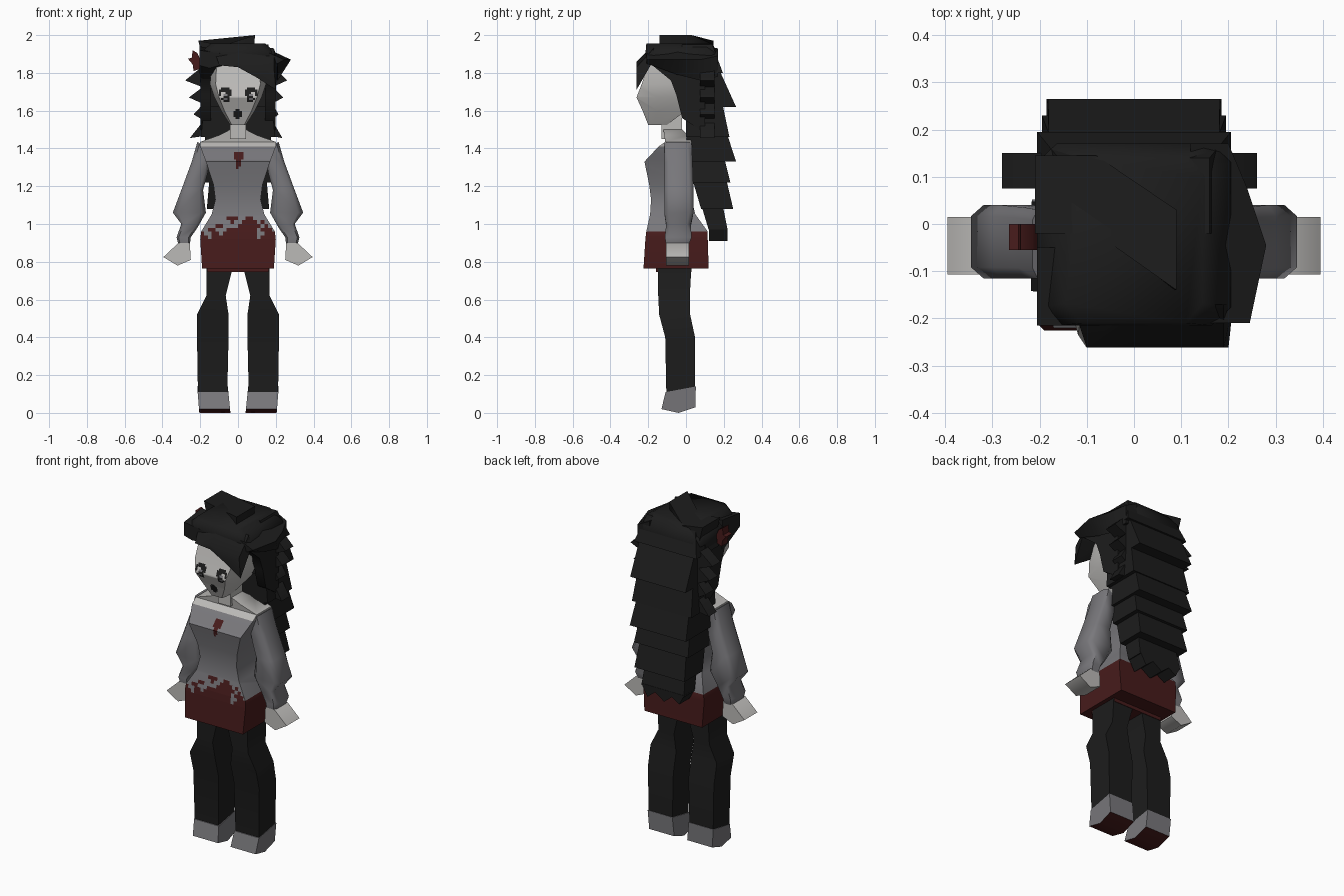
import bpy, bmesh
from mathutils import Vector

cube = bpy.data.objects.get("Cube")
if cube:
    bpy.data.objects.remove(cube, do_unlink=True)


def material(name, r, g, b):
    m = bpy.data.materials.new(name)
    m.use_nodes = True
    m.diffuse_color = (r, g, b, 1)
    m.node_tree.nodes["Principled BSDF"].inputs["Base Color"].default_value = (r, g, b, 1)
    return m


SKIN = material("pale skin", .5, .49, .475)
GREY = material("grey cloth", .19, .187, .2)
BLACK = material("charcoal", .012, .012, .012)
RED = material("dark red", .063, .011, .011)


def ring(a, b, y0, y1, c=0):
    """Rectangular section between two (x, z) ends, with optional chamfer c."""
    a, b = Vector(a), Vector(b)
    uv = [(0, 0), (1, 0), (1, 1), (0, 1)]
    if c:
        uv = [(c, 0), (1 - c, 0), (1, c), (1, 1 - c), (1 - c, 1), (c, 1), (0, 1 - c), (0, c)]
    out = []
    for u, v in uv:
        p = a.lerp(b, u)
        out.append((p.x, y0 + (y1 - y0) * v, p.y))
    return out


def flat(z, w, y0, y1, c=0):
    return ring((-w, z), (w, z), y0, y1, c)


def loft_mesh(rings, side=1):
    bm = bmesh.new()
    loops = [[bm.verts.new((x * side, y, z)) for x, y, z in r] for r in rings]
    n = len(loops[0])
    for lo, hi in zip(loops, loops[1:]):
        for i in range(n):
            j = (i + 1) % n
            bm.faces.new((lo[i], lo[j], hi[j], hi[i]))
    bm.faces.new(loops[0])
    bm.faces.new(loops[-1])
    bmesh.ops.recalc_face_normals(bm, faces=bm.faces[:])
    bm.normal_update()
    return bm


def finish(name, bm, *mats):
    me = bpy.data.meshes.new(name)
    bm.to_mesh(me)
    bm.free()
    for m in mats:
        me.materials.append(m)
    me.shade_smooth()
    me.set_sharp_from_angle(angle=1.0)
    ob = bpy.data.objects.new(name, me)
    bpy.context.scene.collection.objects.link(ob)


def loft(name, rings, mat, side=1):
    finish(name, loft_mesh(rings, side), mat)


def bridge(name, front, back, y0, y1, mat, side=1):
    """Solid between two (x, z) outlines."""
    loft(name, [[(x, y, z) for x, z in o] for o, y in ((front, y0), (back, y1))], mat, side)


def stamp(bm, rows, x0, top, step, key):
    """Cut a small grid into the front faces and colour its cells."""
    low = top - step * len(rows)
    cuts = [((x0 + i * step, 0, 0), (1, 0, 0)) for i in range(len(rows[0]) + 1)]
    cuts += [((0, 0, top - i * step), (0, 0, 1)) for i in range(len(rows) + 1)]
    for co, no in cuts:
        faces = [f for f in bm.faces if f.normal.y < -.3
                 and min(v.co.z for v in f.verts) < top and max(v.co.z for v in f.verts) > low]
        geom = faces + list({e for f in faces for e in f.edges}) + list({v for f in faces for v in f.verts})
        bmesh.ops.bisect_plane(bm, geom=geom, plane_co=co, plane_no=no)
        bm.normal_update()
    for f in bm.faces:
        c = f.calc_center_median()
        i, j = int((c.x - x0) // step), int((top - c.z) // step)
        if f.normal.y < -.3 and 0 <= j < len(rows) and 0 <= i < len(rows[0]):
            f.material_index = key.get(rows[j][i], f.material_index)


# Torso and skirt: skin above the neckline, red skirt with a ragged front edge
torso = loft_mesh([flat(.765, .19, -.225, .12), flat(.92, .2, -.215, .115), flat(.96, .195, -.21, .115),
                   flat(1.05, .14, -.19, .05), flat(1.13, .12, -.185, .03), flat(1.21, .13, -.195, .02),
                   flat(1.33, .17, -.22, .03), flat(1.41, .2, -.145, .03), flat(1.435, .2, -.11, .03),
                   flat(1.47, .1, -.115, .01), flat(1.5, .042, -.12, -.02)])
for f in torso.faces:
    z = f.calc_center_median().z
    if z > 1.41:
        f.material_index = 1
    elif z < (.92 if f.normal.y < -.3 else .96):
        f.material_index = 2
stamp(torso, [".......###..##......",
              "........#..####.#...",
              "....##....######.#..",
              "..##...########.###.",
              "#..##.#########..###",
              "##.############.####"], -.2, 1.04, .02, {"#": 2})
stamp(torso, ["####", "####", "####", ".##.", ".##.", ".##.", ".#.."], -.022, 1.38, .0125, {"#": 2})
finish("torso_and_skirt", torso, GREY, SKIN, RED)
loft("skirt_underside", [flat(.745, .16, -.16, .03), flat(.78, .17, -.16, .03)], RED)
loft("neck", [flat(1.45, .042, -.13, -.02), flat(1.58, .042, -.13, -.02)], SKIN)

# Head with eyes and mouth
head = loft_mesh([[(-.8 * w, yf, z), (.8 * w, yf, z), (w, ys, z), (w, yb, z), (-w, yb, z), (-w, ys, z)]
                  for z, w, yf, ys, yb in [(1.525, .042, -.2, -.17, -.1), (1.6, .09, -.23, -.15, 0),
                                           (1.67, .125, -.262, -.15, .04), (1.74, .148, -.235, -.13, .05),
                                           (1.87, .14, -.19, -.1, .05)]])
eye = [".####.", "######", "#..###", "#.gg##", "..###.", ".#gg#.", "..###."]
stamp(head, eye, -.1, 1.722, .011, {"#": 1, "g": 2})
stamp(head, [r[::-1] for r in eye], .036, 1.722, .011, {"#": 1, "g": 2})
stamp(head, [".##.", "####", "####", "####", ".##."], -.024, 1.61, .011, {"#": 1})
finish("head", head, SKIN, BLACK, GREY)

for side, label in ((1, "left"), (-1, "right")):
    # Sleeve and hand
    loft(label + "_sleeve", [ring(i, o, y0, y1, .15) for i, o, y0, y1 in [
        ((.14, 1.39), (.215, 1.435), -.115, .03), ((.16, 1.27), (.245, 1.33), -.115, .035),
        ((.185, 1.18), (.3, 1.18), -.115, .04), ((.17, 1.06), (.345, 1.06), -.115, .04),
        ((.215, .98), (.3, 1.0), -.105, .025), ((.25, .93), (.325, .93), -.112, .03),
        ((.255, .89), (.315, .89), -.105, .015)]], GREY, side)
    palm = [(.255, .9), (.315, .9), (.395, .825), (.32, .78), (.25, .81)]
    bridge(label + "_hand", palm, palm, -.107, .015, SKIN, side)
    # Leg and shoe
    loft(label + "_leg", [ring((a, z), (b, z), y0, y1) for z, a, b, y0, y1 in [
        (.8, .02, .165, -.15, .03), (.62, .065, .168, -.147, .02), (.52, .05, .218, -.142, .022),
        (.4, .05, .217, -.11, .048), (.1, .057, .212, -.104, .048)]], BLACK, side)
    shoe = loft_mesh([[(x + lean * (.14 - z), y, z) for y, z in
                       [(-.108, .11), (.052, .14), (.05, .03), (-.04, 0), (-.13, .02)]]
                      for x, lean in ((.054, -.1), (.216, -.08))], side)
    for f in shoe.faces:
        f.material_index = int(f.normal.z < -.5)
    finish(label + "_shoe", shoe, GREY, RED)
    # Hair beside the face, with pointed tufts
    lock = [(-.2, 1.88), (-.19, 1.85), (-.08, 1.76), (-.05, 1.68), (-.02, 1.56), (.1, 1.48), (.1, 1.9)]
    loft(label + "_side_lock", [[(x, y, z) for y, z in lock] for x in (.142, .198)], BLACK, side)
    for i, (top, tip, low, x) in enumerate([(1.86, 1.76, 1.71, .27), (1.75, 1.67, 1.62, .25),
                                            (1.66, 1.58, 1.53, .225), (1.57, 1.455, 1.47, .245)]):
        tuft = [(.13, top), (.18, top - .02), (x - .01 * side, tip), (.15, low)]
        bridge(f"{label}_hair_tuft_{i + 1}", tuft, tuft, .075, .15, BLACK, side)

# Crown of hair
loft("hair_cap", [flat(1.85, .2, -.2, .17, .1), flat(1.9, .205, -.215, .17, .1),
                  flat(1.955, .145, -.21, .14, .12)], BLACK)
crest = [(-.21, -.02, 1.97), (-.21, .145, 1.97), (-.08, .145, 1.95),
         (.09, .03, 2.0), (.09, -.14, 2.0), (-.08, -.02, 1.945)]
loft("hair_crest", [crest, [(x * .9, y, 1.88) for x, y, z in crest]], BLACK)
wing = [(.12, -.21, 1.925, 1.86), (.245, -.21, 1.87, 1.85), (.28, -.045, 1.87, 1.79),
        (.24, .075, 1.87, 1.76), (.2, .17, 1.89, 1.78), (.12, .17, 1.93, 1.8), (.12, -.045, 1.945, 1.82)]
loft("hair_wing", [[(x, y, t) for x, y, t, b in wing], [(min(x, .21), y, b) for x, y, t, b in wing]], BLACK)
# Bangs sweep down from the crown to a point beside the face
bridge("front_bangs",
       [(-.1, 1.84), (0, 1.86), (.19, 1.83), (.2, 1.71), (.1, 1.775), (0, 1.83)],
       [(-.13, 1.93), (0, 1.95), (.19, 1.93), (.21, 1.87), (.1, 1.87), (0, 1.86)], -.262, -.17, BLACK)
bridge("side_bangs", [(-.205, 1.92), (-.07, 1.9), (-.08, 1.845), (-.15, 1.825), (-.205, 1.84)],
       [(-.205, 1.94), (-.07, 1.92), (-.1, 1.81), (-.14, 1.75), (-.2, 1.75)], -.215, -.05, BLACK)

# Long back hair in overlapping flared layers
layers = [(1.95, 1.8, .16, .205, -.02, -.02, .14, .195), (1.83, 1.62, .18, .182, -.01, -.01, .17, .265),
          (1.65, 1.46, .18, .195, 0, 0, .19, .23), (1.5, 1.33, .17, .185, 0, .01, .21, .265),
          (1.36, 1.22, .165, .178, .01, .035, .2, .235), (1.25, 1.08, .15, .165, .03, .08, .21, .25),
          (1.12, .97, .13, .14, .075, .12, .19, .22)]
for i, (zt, zb, wt, wb, ft, fb, bt, bb) in enumerate(layers):
    loft(f"back_hair_layer_{i + 1}", [flat(zt, wt, ft, bt), flat(zb, wb, fb, bb)], BLACK)
tips = [(-.14, .98), (-.11, .92), (-.06, .95), (-.01, .91), (.05, .95), (.1, .91), (.14, .98)]
bridge("back_hair_tips", tips, tips, .122, .22, BLACK)

# Hair ornament
bow = [(-.265, 1.875), (-.245, 1.88), (-.24, 1.92), (-.215, 1.905), (-.2, 1.87),
       (-.205, 1.82), (-.235, 1.81), (-.24, 1.845)]
bridge("hair_ornament", bow, bow, -.055, 0, RED)
